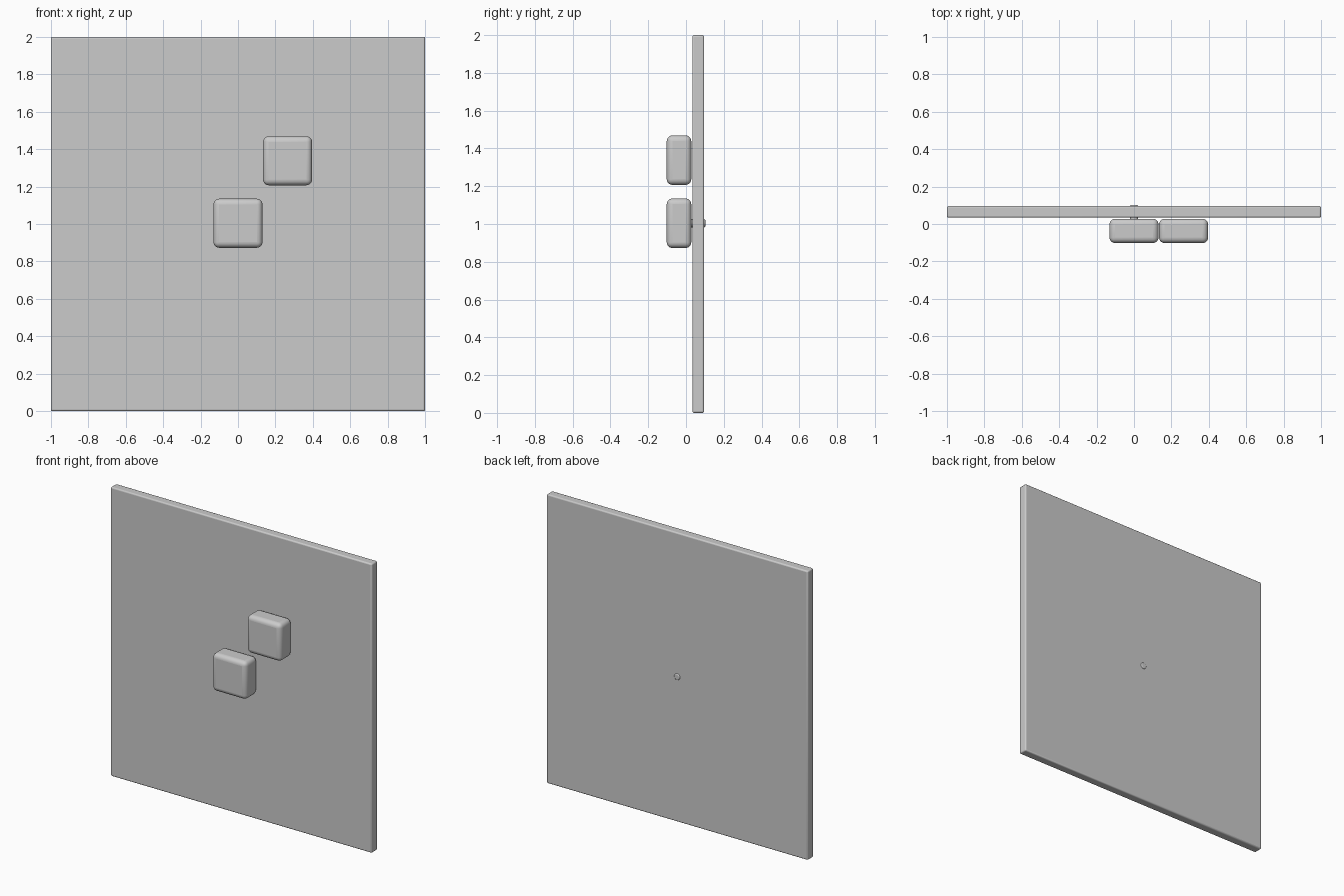
import bpy
import math

if "Cube" in bpy.data.objects:
    bpy.data.objects.remove(bpy.data.objects["Cube"])


def finish(obj, bevel, segments):
    mod = obj.modifiers.new("rounding", 'BEVEL')
    mod.width = bevel
    mod.segments = segments
    mod.limit_method = 'ANGLE'
    bpy.ops.object.shade_smooth_by_angle(angle=math.radians(35))


def rounded_box(name, x, y, z, bevel, segments):
    """Box from (min, max) pairs on each axis, with rounded edges."""
    bpy.ops.mesh.primitive_cube_add(size=1, location=[sum(r) / 2 for r in (x, y, z)])
    obj = bpy.context.object
    obj.name = name
    obj.scale = [r[1] - r[0] for r in (x, y, z)]
    bpy.ops.object.transform_apply(location=False, rotation=False, scale=True)
    finish(obj, bevel, segments)


# Large thin back panel
rounded_box("back_panel", (-1, 1), (0.034, 0.096), (0, 2), 0.009, 3)

# Two rounded blocks floating just in front of the panel
for name, cx, cz in (("centre_block", 0, 1.004), ("upper_block", 0.265, 1.338)):
    rounded_box(name, (cx - 0.131, cx + 0.131), (-0.102, 0.028),
                (cz - 0.131, cz + 0.131), 0.03, 5)

# Small pin through the panel, its rounded tip showing at the back
bpy.ops.mesh.primitive_cylinder_add(vertices=24, radius=0.022, depth=0.092,
                                    location=(0, 0.056, 1.004),
                                    rotation=(math.pi / 2, 0, 0))
bpy.context.object.name = "centre_pin"
finish(bpy.context.object, 0.006, 3)
